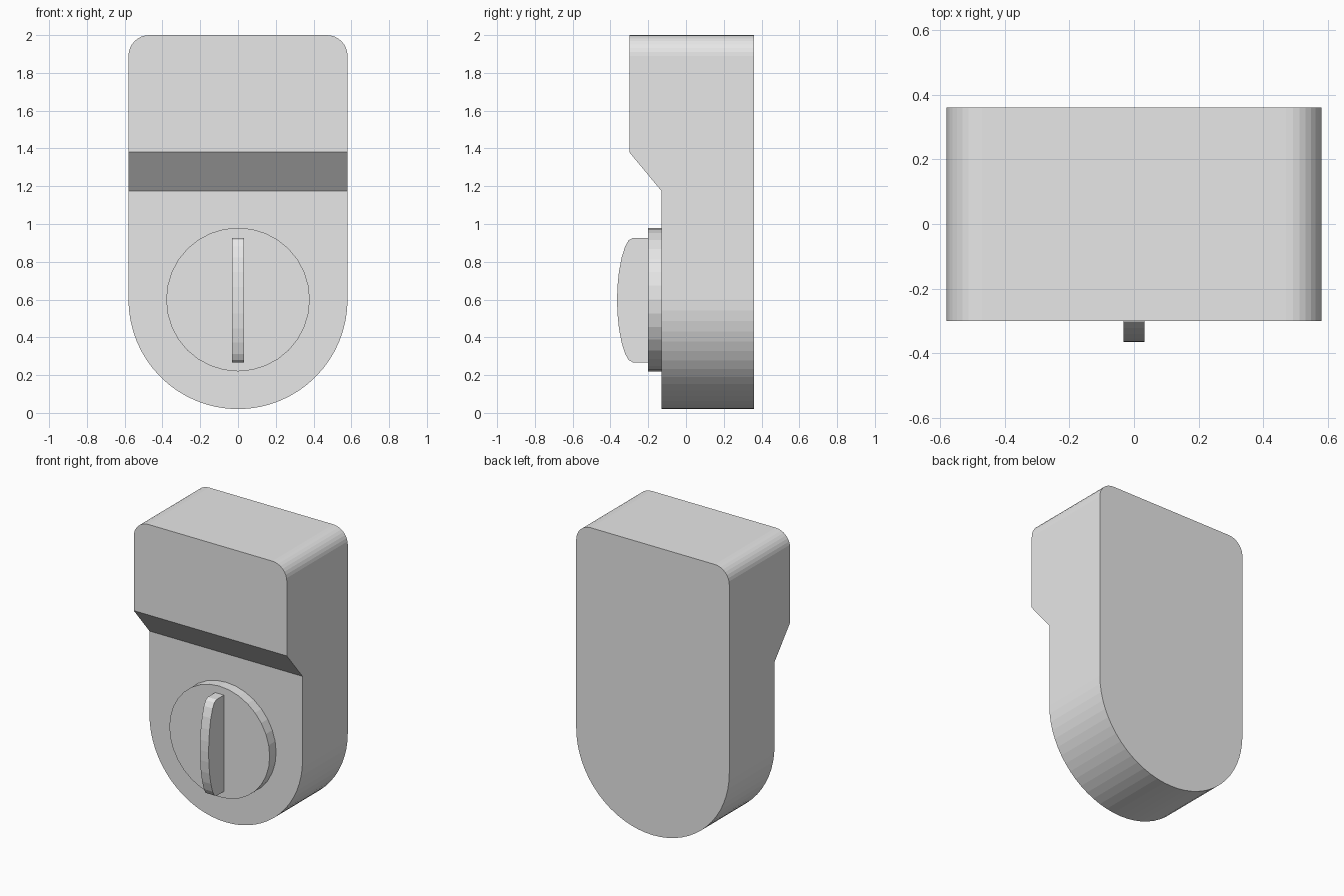
import bpy
import bmesh
from math import pi, sin, cos

cube = bpy.data.objects.get("Cube")
if cube:
    bpy.data.objects.remove(cube)

grey = bpy.data.materials.new("light grey")
grey.use_nodes = True
grey.diffuse_color = (0.8, 0.8, 0.8, 1)
grey.node_tree.nodes["Principled BSDF"].inputs["Base Color"].default_value = grey.diffuse_color

HALF_WIDTH = 0.58
KNOB_Z = 0.6
BACK, UPPER_FRONT, LOWER_FRONT = 0.36, -0.30, -0.13
SLOPE_BOTTOM, SLOPE_TOP = 1.175, 1.38


def arc(cx, cz, radius, start, end, steps):
    """Points along an arc, both ends included."""
    angles = [start + (end - start) * i / steps for i in range(steps + 1)]
    return [(cx + radius * cos(a), cz + radius * sin(a)) for a in angles]


def prism(points, depth):
    """Closed bmesh made by extruding a ring of points."""
    bm = bmesh.new()
    face = bm.faces.new([bm.verts.new(p) for p in points])
    moved = bmesh.ops.extrude_face_region(bm, geom=[face])["geom"]
    verts = [v for v in moved if isinstance(v, bmesh.types.BMVert)]
    bmesh.ops.translate(bm, verts=verts, vec=depth)
    bmesh.ops.recalc_face_normals(bm, faces=bm.faces)
    return bm


def finish(name, bm):
    bmesh.ops.recalc_face_normals(bm, faces=bm.faces)
    mesh = bpy.data.meshes.new(name)
    bm.to_mesh(mesh)
    bm.free()
    mesh.materials.append(grey)
    obj = bpy.data.objects.new(name, mesh)
    bpy.context.collection.objects.link(obj)
    return obj


# Housing: round bottom, rounded top corners
corner = 0.11
outline = arc(0, KNOB_Z, HALF_WIDTH, pi, 2 * pi, 32)
outline += arc(HALF_WIDTH - corner, 2 - corner, corner, 0, pi / 2, 8)
outline += arc(corner - HALF_WIDTH, 2 - corner, corner, pi / 2, pi, 8)
body = prism([(x, BACK, z) for x, z in outline], (0, UPPER_FRONT - BACK, 0))

# Cut at the slope ends, then push the lower front back
for z in (SLOPE_BOTTOM, SLOPE_TOP):
    bmesh.ops.bisect_plane(body, geom=body.verts[:] + body.edges[:] + body.faces[:],
                           plane_co=(0, 0, z), plane_no=(0, 0, 1))
for v in body.verts:
    if v.co.y < 0 and v.co.z < SLOPE_BOTTOM + 0.01:
        v.co.y = LOWER_FRONT
finish("lock_housing", body)

# Round dial plate
ring = arc(0, KNOB_Z, 0.38, 0, 2 * pi, 32)[:-1]
finish("dial_plate", prism([(x, LOWER_FRONT, z) for x, z in ring], (0, -0.07, 0)))

# Thumb turn: thin fin with a bowed front edge
upper = [(-0.20, 0.33), (-0.28, 0.33), (-0.303, 0.318), (-0.322, 0.285),
         (-0.341, 0.225), (-0.355, 0.15), (-0.363, 0.07)]
profile = upper + [(-0.365, 0)] + [(y, -z) for y, z in reversed(upper)]
fin = prism([(-0.033, y, KNOB_Z - 0.003 + z) for y, z in profile], (0.066, 0, 0))
finish("thumb_turn", fin)
